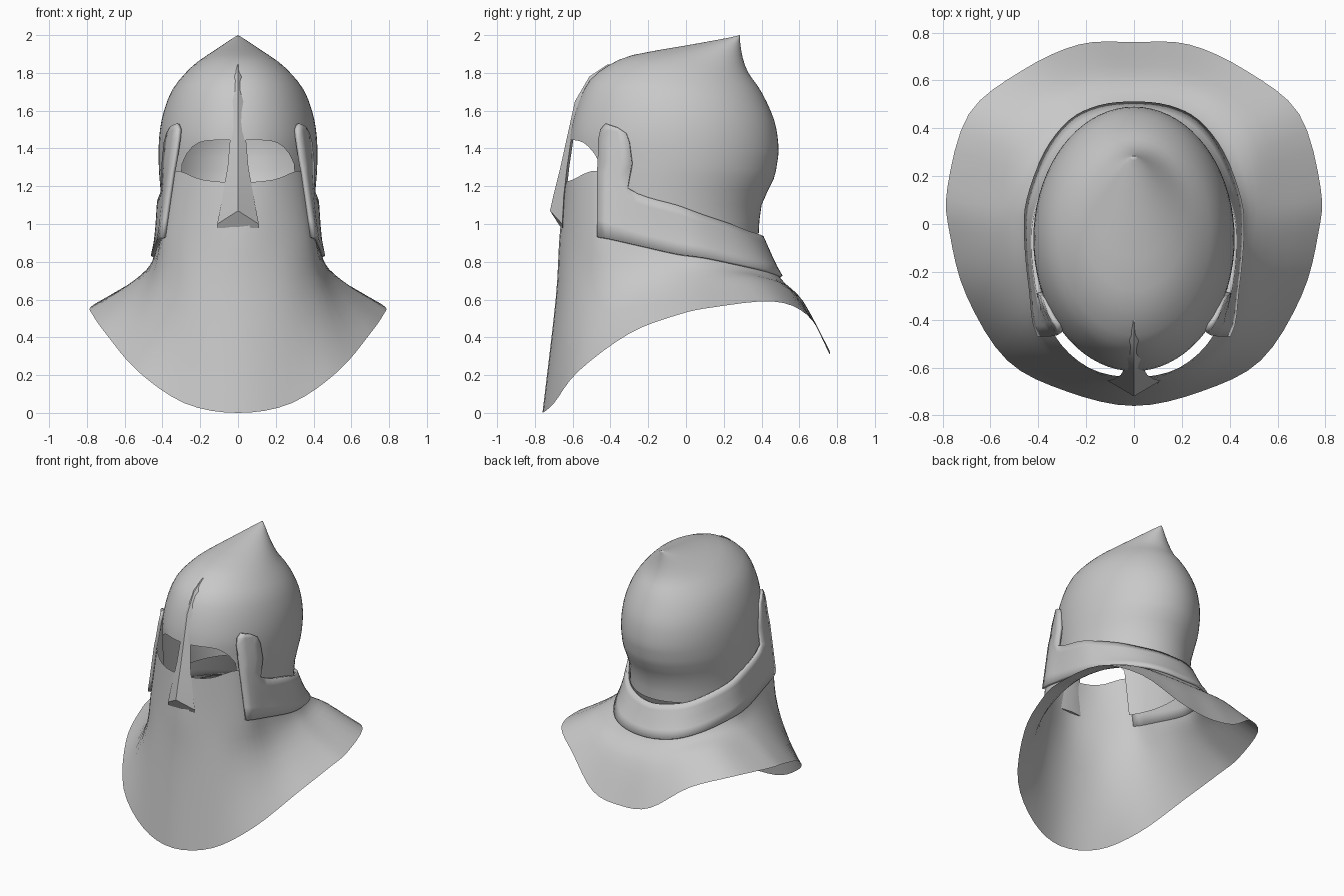
import bpy
import bmesh
from math import sin, cos, pi
from mathutils import Vector

cube = bpy.data.objects.get("Cube")
if cube:
    bpy.data.objects.remove(cube, do_unlink=True)

steel = bpy.data.materials.new("plain_steel_grey")
steel.use_nodes = True
grey = (0.58, 0.58, 0.58, 1)
steel.diffuse_color = grey
steel.node_tree.nodes["Principled BSDF"].inputs["Base Color"].default_value = grey


def spline(points, sub, closed=False):
    """Smooth curve through the points, with sub steps between neighbours."""
    pts = [Vector(p) for p in points]
    count = len(pts)

    def at(i):
        return pts[i % count] if closed else pts[max(0, min(count - 1, i))]

    result = []
    for i in range(count if closed else count - 1):
        a, b, c, d = at(i - 1), at(i), at(i + 1), at(i + 2)
        for k in range(sub):
            t = k / sub
            result.append(b + (c - a) * (t / 2)
                          + (a * 2 - b * 5 + c * 4 - d) * (t * t / 2)
                          + (b * 3 - a - c * 3 + d) * (t * t * t / 2))
    if not closed:
        result.append(pts[-1])
    return result


def mirrored(p):
    return Vector((-p[0], p[1], p[2]))


def full_ring(half, sub):
    """Closed smooth ring from a half outline that runs front to back."""
    other = [mirrored(p) for p in half[-2:0:-1]]
    return spline(list(half) + other, sub, closed=True)


def add_grid(bm, rows, closed=False):
    """Skin a list of equally long rows of points with quads."""
    grid = [[bm.verts.new(p) for p in row] for row in rows]
    width = len(grid[0])
    for upper, lower in zip(grid, grid[1:]):
        for i in range(width if closed else width - 1):
            j = (i + 1) % width
            bm.faces.new((upper[i], upper[j], lower[j], lower[i]))
    return grid


def finish(name, bm, thickness=0):
    bmesh.ops.remove_doubles(bm, verts=bm.verts, dist=0.0002)
    bmesh.ops.recalc_face_normals(bm, faces=bm.faces)
    mesh = bpy.data.meshes.new(name)
    bm.to_mesh(mesh)
    bm.free()
    mesh.materials.append(steel)
    obj = bpy.data.objects.new(name, mesh)
    bpy.context.collection.objects.link(obj)
    if thickness:
        shell = obj.modifiers.new("thickness", "SOLIDIFY")
        shell.thickness = thickness
        shell.offset = 0
    bpy.ops.object.select_all(action="DESELECT")
    obj.select_set(True)
    bpy.context.view_layer.objects.active = obj
    bpy.ops.object.shade_smooth_by_angle(angle=pi / 5)
    return obj


# Skull: tilted elliptical rings (front y, front z, back y, back z, half width)
skull_rings = [
    (.285, 2, .285, 2, 0),
    (.22, 1.985, .287, 1.96, .04),
    (0, 1.945, .3, 1.88, .125),
    (-.28, 1.895, .33, 1.8, .22),
    (-.41, 1.84, .38, 1.73, .287),
    (-.51, 1.76, .425, 1.65, .35),
    (-.567, 1.65, .467, 1.55, .392),
    (-.6, 1.54, .485, 1.46, .413),
    (-.615, 1.445, .49, 1.38, .42),
    (-.61, 1.34, .482, 1.32, .42),
    (-.61, 1.28, .465, 1.24, .417),
    (-.6, 1.12, .4, 1.1, .405),
    (-.59, .97, .385, .95, .4),
]
brow = skull_rings[8]


def ring_point(ring, angle):
    yf, zf, yb, zb, w = ring
    s = (1 - cos(angle)) / 2
    return Vector((w * sin(angle), yf + (yb - yf) * s, zf + (zb - zf) * s))


def skull_point(ring, angle):
    """Point on the skull, stopped at the arched edge of the face opening."""
    p = ring_point(ring, angle)
    rim = ring_point(brow, angle)
    if rim.y < 0 and abs(rim.x) < .31:
        edge = min(rim.z, brow[1] - .165 * (abs(rim.x) / .31) ** 6)
        if p.z < edge:
            return Vector((rim.x, rim.y, edge))
    return p


columns = 72
bm = bmesh.new()
add_grid(bm, [[skull_point(r, 2 * pi * i / columns) for i in range(columns)]
              for r in spline(skull_rings, 2)], closed=True)
finish("skull", bm)

# Neck guard: half outlines from front to back, lofted top to hem
top_edge = [(0, -.64, 1.22), (.19, -.6, 1.235), (.335, -.46, 1.28),
            (.395, -.25, 1.16), (.41, -.05, 1.1), (.385, .08, 1.05),
            (.31, .22, 1), (.22, .315, .96), (.11, .375, .94), (0, .395, .93)]
neck = [(0, -.67, .93), (.23, -.6, .93), (.385, -.46, .93),
        (.42, -.27, .89), (.44, -.05, .84), (.43, .1, .82),
        (.36, .29, .78), (.26, .42, .75), (.14, .48, .73), (0, .495, .72)]
shoulder = [(0, -.69, .6), (.25, -.63, .62), (.42, -.47, .66),
            (.5, -.25, .68), (.54, -.04, .7), (.55, .12, .7),
            (.5, .36, .71), (.36, .52, .67), (.19, .61, .6), (0, .62, .59)]
hem = [(0, -.76, 0), (.28, -.7, .05), (.53, -.57, .22),
       (.7, -.3, .42), (.77, -.04, .52), (.78, .15, .56),
       (.69, .46, .59), (.47, .64, .52), (.23, .75, .35), (0, .76, .31)]
sub = 4
loops = [full_ring(half, sub) for half in (top_edge, neck, shoulder, hem)]
guard = [list(row) for row in zip(*[spline(col, sub) for col in zip(*loops)])]
bm = bmesh.new()
add_grid(bm, guard, closed=True)
finish("neck_guard", bm)

# Band: follows the upper neck guard around the back, with a tab at each temple
first = 2 * sub
last = len(guard[0]) - first
band = [[Vector((p.x * 1.02, p.y * 1.015, p.z)) for p in row[first:last + 1]]
        for row in guard[:sub + 1]]
bm = bmesh.new()
add_grid(bm, band)

# Tab rows: z, front y, back y, front x, back x
tab = [band[0][:sub]]
for z, yf, yb, xf, xb in [(1.34, -.463, -.285, .33, .394),
                          (1.45, -.46, -.298, .313, .383),
                          (1.5, -.447, -.315, .308, .37),
                          (1.53, -.42, -.36, .315, .352)]:
    row = []
    for i in range(sub):
        s = i / (sub - 1)
        row.append(Vector((xf + (xb - xf) * s + .008 * sin(pi * s),
                           yf + (yb - yf) * s, z - .02 * s)))
    tab.append(row)
add_grid(bm, tab)
add_grid(bm, [[mirrored(p) for p in reversed(row)] for row in tab])
finish("band", bm, thickness=.022)

# Nose guard: ridged bar (edge z, half width, edge y, ridge y, ridge z)
bm = bmesh.new()
sections = []
for z, w, ye, yr, zr in [(1.845, .004, -.395, -.415, 1.845),
                         (1.78, .022, -.485, -.512, 1.78),
                         (1.65, .035, -.56, -.588, 1.65),
                         (1.45, .042, -.608, -.632, 1.45),
                         (1.3, .055, -.63, -.665, 1.3),
                         (1.15, .082, -.647, -.7, 1.16),
                         (1, .11, -.655, -.72, 1.07),
                         (.98, .11, -.655, -.662, .98)]:
    sections.append([(w, ye, z), (0, yr, zr), (-w, ye, z), (0, ye + .012, z)])
grid = add_grid(bm, sections, closed=True)
bm.faces.new(grid[0])
bm.faces.new(grid[-1])
finish("nose_guard", bm)
